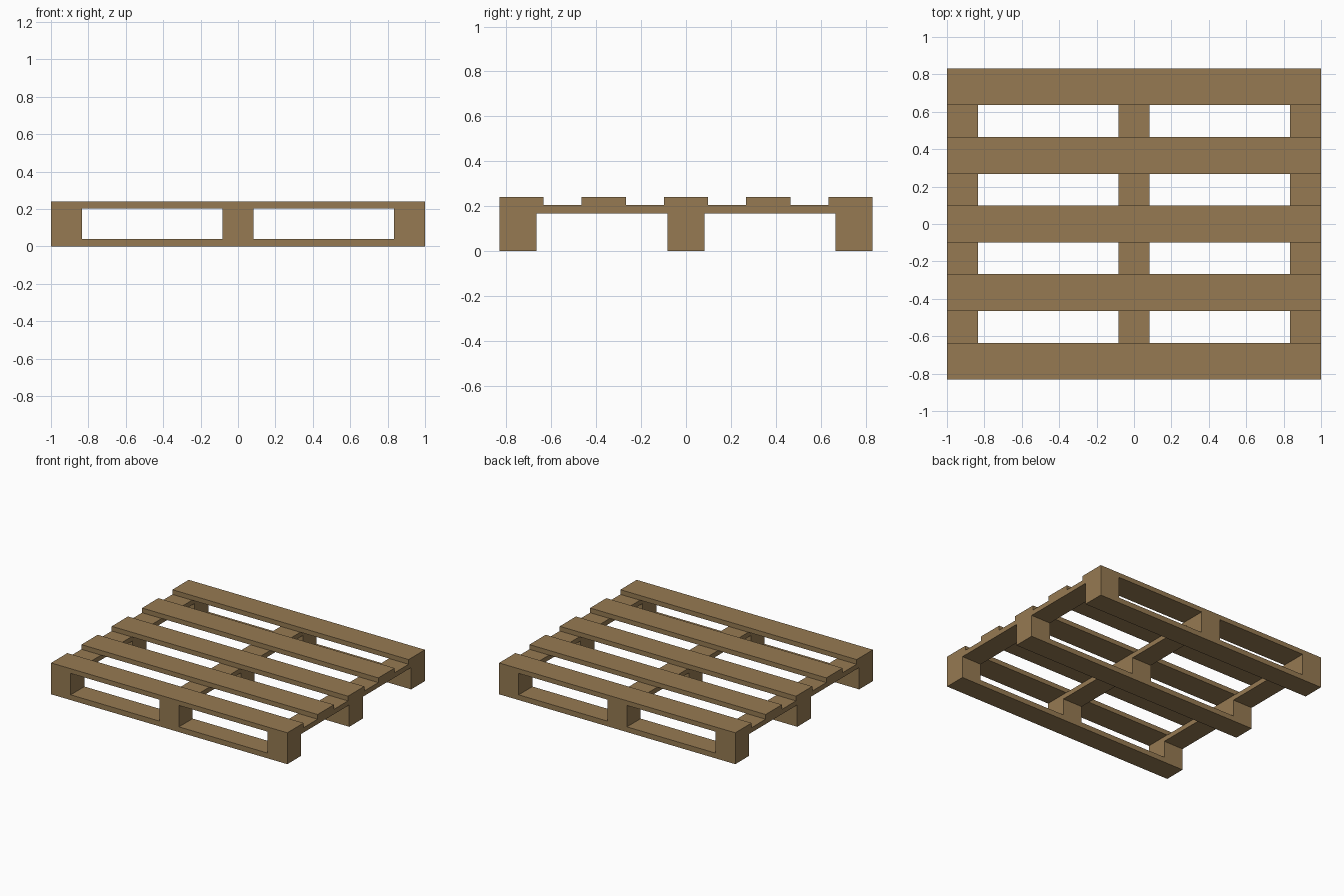
import bpy
import bmesh
from mathutils import Matrix, Vector

cube = bpy.data.objects.get("Cube")
if cube:
    bpy.data.objects.remove(cube, do_unlink=True)

wood = bpy.data.materials.new("brown_wood")
wood.use_nodes = True
colour = (0.305, 0.195, 0.084, 1)
wood.diffuse_color = colour
wood.node_tree.nodes["Principled BSDF"].inputs["Base Color"].default_value = colour

LENGTH, DEPTH = 2.0, 1.664
BEAM = 0.166                      # width of blocks, skids and stringers
SLAT = 0.197                      # width of deck boards
LEVELS = (0, 0.04, 0.167, 0.204, 0.24)


def board(name, x, y, width, depth, layer):
    """Box filling one layer of the stack."""
    low, high = LEVELS[layer], LEVELS[layer + 1]
    bm = bmesh.new()
    bmesh.ops.create_cube(bm, size=1, matrix=Matrix.LocRotScale(
        Vector((x, y, (low + high) / 2)), None, Vector((width, depth, high - low))))
    mesh = bpy.data.meshes.new(name)
    bm.to_mesh(mesh)
    bm.free()
    mesh.materials.append(wood)
    obj = bpy.data.objects.new(name, mesh)
    bpy.context.collection.objects.link(obj)


columns = {"right": -(LENGTH - BEAM) / 2, "middle": 0, "left": (LENGTH - BEAM) / 2}
rows = {"front": -(DEPTH - BEAM) / 2, "centre": 0, "back": (DEPTH - BEAM) / 2}

# Bottom skids with the blocks standing on them
for row, y in rows.items():
    board(f"{row}_skid", 0, y, LENGTH, BEAM, 0)
    for column, x in columns.items():
        board(f"{row}_{column}_block", x, y, BEAM, BEAM, 1)

# Stringers running front to back over the blocks
for column, x in columns.items():
    board(f"{column}_stringer", x, 0, BEAM, DEPTH, 2)

# Evenly spaced deck boards
for i in range(5):
    board(f"deck_board_{i + 1}", 0, (i - 2) * (DEPTH - SLAT) / 4, LENGTH, SLAT, 3)
